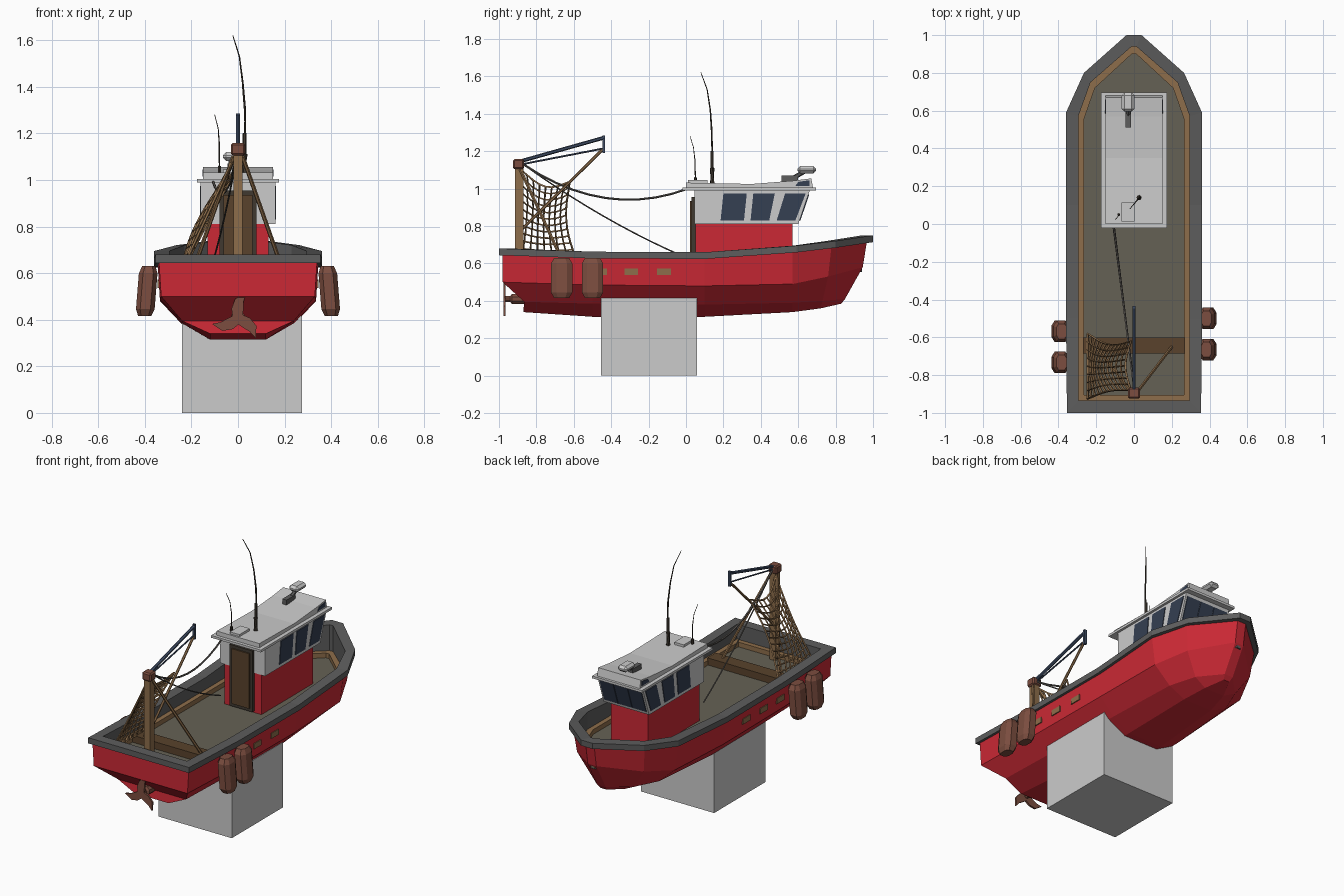
import bpy, bmesh, math
from mathutils import Vector, Matrix

if "Cube" in bpy.data.objects:
    bpy.data.objects.remove(bpy.data.objects["Cube"])

def mat(name, *c):
    m = bpy.data.materials.new(name)
    m.diffuse_color = (*c, 1)
    m.use_nodes = True
    m.node_tree.nodes["Principled BSDF"].inputs["Base Color"].default_value = m.diffuse_color
    return m

RED = mat("red_paint", .60, .022, .035)
GREY = mat("rail_grey", .11, .11, .11)
WOOD = mat("wood", .27, .155, .07)
DARKWOOD = mat("dark_wood", .10, .055, .025)
DECK = mat("deck_olive", .13, .12, .09)
WHITE = mat("cabin_white", .55, .55, .55)
GLASS = mat("glass", .035, .05, .085)
RUST = mat("rust", .20, .075, .05)
STEEL = mat("blue_steel", .05, .075, .13)
BLACK = mat("dark_metal", .05, .04, .03)
ROPE = mat("rope", .12, .11, .10)

def mesh(name, verts, faces, m=None):
    bm = bmesh.new()
    vs = [bm.verts.new(v) for v in verts]
    for f in faces:
        bm.faces.new([vs[i] for i in f])
    bmesh.ops.recalc_face_normals(bm, faces=bm.faces)
    me = bpy.data.meshes.new(name)
    bm.to_mesh(me)
    bm.free()
    ob = bpy.data.objects.new(name, me)
    bpy.context.collection.objects.link(ob)
    if m:
        me.materials.append(m)
    return ob

def loft(name, loops, m=None, caps=True):
    n = len(loops[0])
    faces = [(k*n+i, k*n+(i+1) % n, (k+1)*n+(i+1) % n, (k+1)*n+i)
             for k in range(len(loops)-1) for i in range(n)]
    if caps:
        faces += [tuple(range(n)), tuple(range((len(loops)-1)*n, len(loops)*n))]
    return mesh(name, [v for l in loops for v in l], faces, m)

def box(name, x, y, z, m=None, bevel=0):
    ob = loft(name, [[(x[0], y[0], h), (x[1], y[0], h), (x[1], y[1], h), (x[0], y[1], h)] for h in z], m)
    if bevel:
        b = ob.modifiers.new("bevel", 'BEVEL')
        b.width, b.segments = bevel, 1
    return ob

def side_prism(name, prof, x0, x1, m=None):
    return loft(name, [[(x, y, z) for y, z in prof] for x in (x0, x1)], m)

def rod(name, pts, radii, m, sides=6):
    # tube through points; radii is one number or one per point
    pts = [Vector(p) for p in pts]
    if not isinstance(radii, (list, tuple)):
        radii = [radii]*len(pts)
    loops = []
    for i, p in enumerate(pts):
        d = pts[min(i+1, len(pts)-1)] - pts[max(i-1, 0)]
        q = d.to_track_quat('Z', 'Y')
        loops.append([p + q @ Vector((radii[i]*math.cos(t), radii[i]*math.sin(t), 0))
                      for t in [(k+.5)*math.tau/sides for k in range(sides)]])
    return loft(name, loops, m)

def both(half):
    # close a right-hand outline (stern to bow) with its mirror image
    return list(half) + [(-x, *r) for x, *r in reversed(half)]

# hull: stations from stern to bow, each sheer / chine / bilge / keel edge
stations = [
    [(.34, -.98, .66), (.33, -.98, .50), (.24, -.865, .395), (.12, -.87, .34)],
    [(.345, -.5, .64), (.335, -.5, .485), (.24, -.5, .385), (.12, -.5, .315)],
    [(.345, .1, .64), (.335, .1, .48), (.24, .1, .38), (.12, .1, .315)],
    [(.345, .57, .68), (.32, .57, .49), (.21, .57, .39), (.10, .57, .34)],
    [(.255, .78, .71), (.235, .76, .53), (.15, .73, .40), (.07, .72, .36)],
    [(.03, .97, .735), (.03, .945, .58), (.03, .85, .41), (.02, .83, .385)]]
sec = [both(s) for s in stations]
n = 8
faces = [(k*n+i, k*n+i+1, (k+1)*n+i+1, (k+1)*n+i) for k in range(5) for i in range(7)]
for o in (0, 40):
    faces += [(o+i, o+i+1, o+6-i, o+7-i) for i in range(3)]
mesh("hull", [v for s in sec for v in s], faces, RED)

# gunwale rail, bulwark lining, deck and wooden margin
rail_z = [.68, .663, .66, .695, .72, .75]
outer = [(.355, -1), (.36, -.5), (.36, .1), (.36, .59), (.265, .80), (.04, 1)]
inner = [(.295, -.935), (.295, -.5), (.295, .1), (.295, .57), (.23, .75), (.012, .94)]
margin = [(.265, -.905), (.265, -.5), (.265, .1), (.265, .555), (.207, .72), (.012, .90)]
def lev(pts, zs):
    return both([(x, y, z) for (x, y), z in zip(pts, zs)])
low = [z-.036 for z in rail_z]
DZ = .555
def ring(name, a, b, top, bot, m):
    l = [lev(a, top), lev(b, top), lev(b, bot), lev(a, bot)]
    return loft(name, l + [l[0]], m, caps=False)
ring("gunwale_rail", outer, inner, rail_z, low, GREY)
loft("bulwark_lining", [lev(inner, low), lev(inner, [DZ]*6)], GREY, caps=False)
mesh("deck", lev(inner, [DZ]*6), [tuple(range(12))], DECK)
ring("deck_margin", inner, margin, [DZ+.03]*6, [DZ]*6, WOOD)
box("deck_beam", (-.27, .27), (-.685, -.60), (DZ, .60), DARKWOOD)

# scuppers and fenders on both sides
for s, side in ((1, "right"), (-1, "left")):
    for i, y in enumerate((-.46, -.293, -.118)):
        xs = sorted((s*.33, s*.345))
        box(f"scupper_{side}_{i}", xs, (y-.037, y+.037), (.537, .572), WOOD)
    for i, y in enumerate((-.665, -.50)):
        yc = y if s > 0 else y-.068
        prof = [(.415, .7), (.445, 1), (.60, 1), (.63, .7)]
        loops = []
        for z, r in prof:
            cx = s*(.392 - (z-.52)*.08)
            loops.append([(cx+.04*r*a, yc+.057*r*b, z) for a, b in
                          ((1, .5), (.55, 1), (-.55, 1), (-1, .5), (-1, -.5), (-.55, -1), (.55, -1), (1, -.5))])
        loft(f"fender_{side}_{i}", loops, RUST)

# display stand
box("stand", (-.24, .275), (-.455, .06), (0, .415))

# propeller
rod("propeller_shaft", [(0, -.975, .41), (0, -.94, .41), (0, -.93, .41), (0, -.86, .41)], [.016, .016, .03, .03], RUST, 8)
blade = [(-.022, 0), (-.024, .045), (-.005, .085), (.045, .105), (.03, .07), (.026, .035), (.02, 0)]
for i in range(3):
    a = math.radians(120*i + 5)
    pts = [(x*math.cos(a)-z*math.sin(a), .405+x*math.sin(a)+z*math.cos(a)) for x, z in blade]
    loft(f"propeller_blade_{i}", [[(x, y, z) for x, z in pts] for y in (-.976, -.964)], RUST)

# wheelhouse
box("cabin_base", (-.13, .13), (.05, .57), (DZ, .815), RED)
side_prism("cabin_top", [(.045, .81), (.60, .81), (.665, 1), (.045, 1)], -.16, .16, WHITE)
box("roof_rim", (-.175, .175), (-.02, .695), (.99, 1.005), WHITE)
side_prism("roof", [(0, 1.0), (.68, 1.0), (.67, 1.055), (.57, 1.042), (.35, 1.025), (0, 1.032)], -.15, .15, WHITE)
box("door_frame", (-.08, .08), (.03, .06), (.565, .955), BLACK)
box("door_panel", (-.062, .062), (.022, .05), (.585, .935), DARKWOOD)
for s, side in ((1, "right"), (-1, "left")):
    for i, (a, b, c, d) in enumerate(((.185, .31, .325, .20), (.345, .445, .475, .36), (.485, .585, .64, .53))):
        side_prism(f"side_window_{side}_{i}", [(a, .83), (b, .83), (c, .975), (d, .975)], s*.155, s*.164, GLASS)
    side_prism(f"roof_vent_{side}", [(.585, 1.015), (.66, 1.015), (.66, 1.045), (.60, 1.036)], s*.145, s*.153, GLASS)
def slope(z):
    return .60 + (z-.81)*.065/.19
for i in range(3):
    x0, x1 = -.148+i*.1, -.052+i*.1
    loft(f"front_window_{i}", [[(x, slope(z)+o, z) for x, z in ((x0, .83), (x1, .83), (x1, .97), (x0, .97))]
                               for o in (-.006, .005)], GLASS)

# roof gear: lamp, hatch and aerials
box("lamp_head", (-.065, .002), (.595, .695), (1.082, 1.12), WHITE, .014)
rod("lamp_arm", [(-.03, .57, 1.055), (-.03, .63, 1.09)], .012, GREY)
box("lamp_foot", (-.045, -.015), (.51, .60), (1.035, 1.07), GREY)
box("roof_hatch", (-.065, .002), (.012, .115), (1.02, 1.045), WHITE)
rod("tall_aerial", [(.027, .14, 1.02), (.027, .14, 1.11), (.028, .14, 1.112), (.028, .14, 1.2), (.03, .14, 1.202),
                    (.03, .138, 1.3), (.02, .13, 1.42), (.006, .113, 1.53), (-.022, .08, 1.62)],
    [.014, .014, .009, .009, .005, .005, .004, .003, .002], BLACK)
rod("short_aerial", [(-.08, .05, 1.02), (-.08, .05, 1.06), (-.08, .05, 1.062), (-.08, .048, 1.15), (-.085, .04, 1.22), (-.10, .022, 1.28)],
    [.008, .008, .003, .003, .002, .0015], BLACK)

# mast, legs and boom
box("mast", (-.02, .02), (-.915, -.87), (DZ, 1.11), WOOD)
box("mast_cap", (-.031, .031), (-.925, -.865), (1.105, 1.158), RUST, .008)
for s, side in ((1, "right"), (-1, "left")):
    rod(f"mast_leg_{side}", [(s*.02, -.885, 1.10), (s*.20, -.65, .59)], .009, WOOD)
rod("boom", [(0, -.88, 1.148), (0, -.44, 1.272)], .010, STEEL)
rod("boom_lower", [(0, -.88, 1.13), (0, -.44, 1.215)], .005, STEEL)
box("boom_end", (-.008, .008), (-.447, -.433), (1.19, 1.285), STEEL)
rod("boom_strut", [(0, -.44, 1.215), (0, -.88, .78)], .008, WOOD)

# rigging lines
def line(name, a, b, sag, r):
    a, b = Vector(a), Vector(b)
    rod(name, [a.lerp(b, t/10) - Vector((0, 0, sag*4*t/10*(1-t/10))) for t in range(11)], r, ROPE, 5)
line("cabin_line", (0, -.87, 1.13), (-.11, .01, 1.0), .115, .006)
line("deck_line", (0, -.87, 1.13), (-.11, -.02, .64), .03, .004)

# hanging net
NU, NV = 8, 12
grid = []
for j in range(NV+1):
    v = j/NV
    for i in range(NU+1):
        u = i/NU
        top = Vector((-.015-.03*math.sin(math.pi*u), -.88+.26*u, 1.10-.06*u-.06*math.sin(math.pi*u)))
        bot = Vector((-.245, -.925+.345*u, .60))
        p = top.lerp(bot, v)
        bulge = math.sin(math.pi*v)
        p.x -= bulge*.035*math.sin(math.pi*u)
        p.y += bulge*(.02 - .06*u)
        grid.append(p)
W = NU+1
net = mesh("net", grid, [(j*W+i, j*W+i+1, (j+1)*W+i+1, (j+1)*W+i) for j in range(NV) for i in range(NU)], WOOD)
w = net.modifiers.new("strands", 'WIREFRAME')
w.thickness = .013
w.use_even_offset = False
w.use_boundary = True
